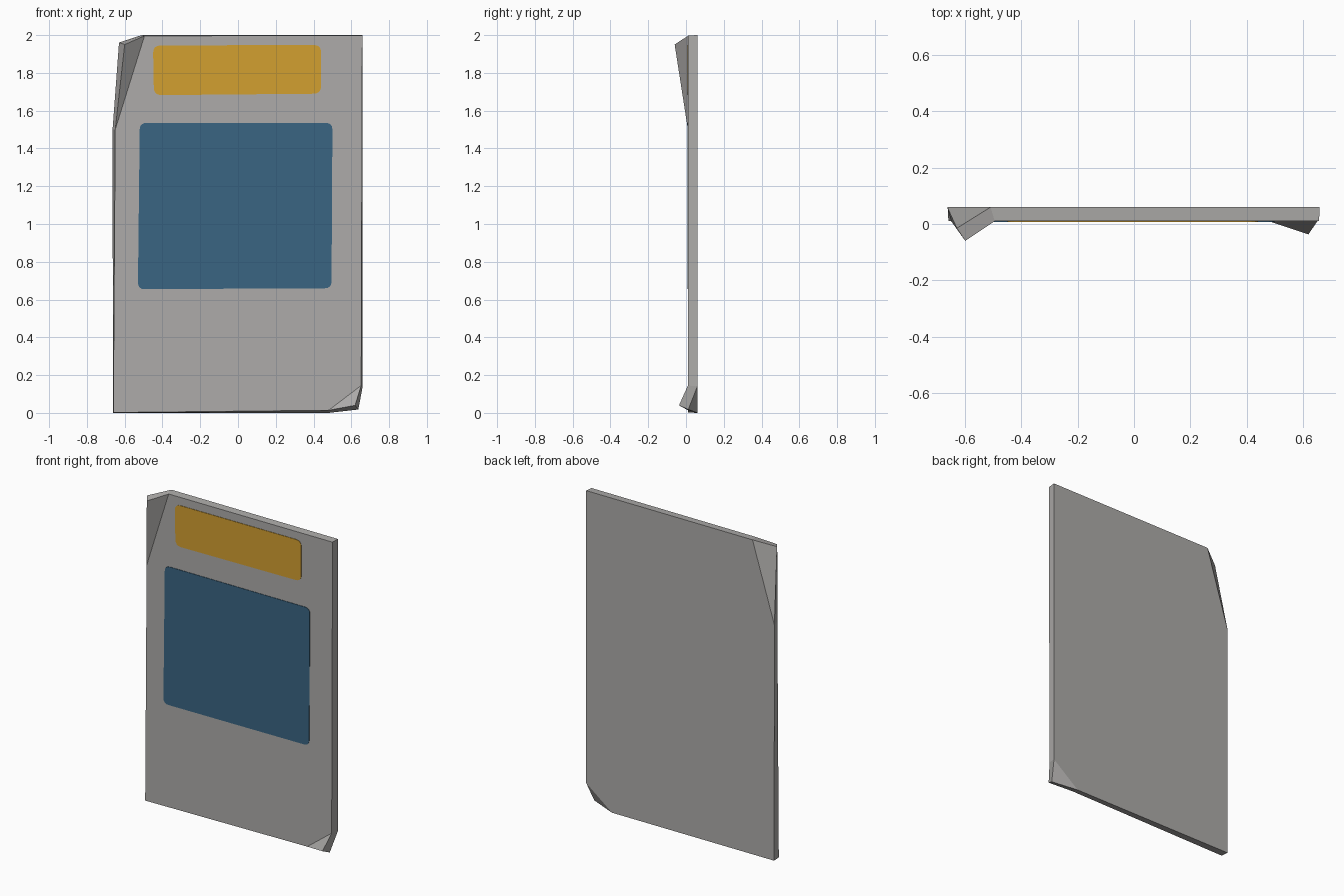
import bpy
import bmesh
from mathutils import Vector

if "Cube" in bpy.data.objects:
    bpy.data.objects.remove(bpy.data.objects["Cube"])

FRONT, BACK = 0.01, 0.06


def material(name, rgb):
    m = bpy.data.materials.new(name)
    m.diffuse_color = (*rgb, 1)
    m.use_nodes = True
    m.node_tree.nodes["Principled BSDF"].inputs["Base Color"].default_value = m.diffuse_color
    return m


grey = material("warm grey", (0.42, 0.41, 0.40))
amber = material("amber", (0.65, 0.35, 0.03))
blue = material("slate blue", (0.042, 0.13, 0.225))


def make_object(name, bm, mat):
    bmesh.ops.recalc_face_normals(bm, faces=bm.faces[:])
    mesh = bpy.data.meshes.new(name)
    bm.to_mesh(mesh)
    bm.free()
    mesh.materials.append(mat)
    obj = bpy.data.objects.new(name, mesh)
    bpy.context.collection.objects.link(obj)
    return obj


# Slab with two corners folded forward: matching front and back outlines
front = [(-0.66, FRONT, 0.002), (0.48, FRONT, 0.014), (0.62, -0.037, 0.04),
         (0.652, FRONT, 0.145), (0.658, FRONT, 1.998), (-0.495, FRONT, 1.996),
         (-0.60, -0.06, 1.95), (-0.65, FRONT, 1.50)]
back = [(-0.662, BACK, 0), (0.48, BACK, 0), (0.637, 0.012, 0.018),
        (0.66, BACK, 0.14), (0.66, BACK, 2), (-0.51, BACK, 2),
        (-0.63, -0.015, 1.96), (-0.664, BACK, 1.50)]
bm = bmesh.new()
rings = [[bm.verts.new(p) for p in ring] for ring in (front, back)]
for r in rings:
    bm.faces.new([r[i] for i in (0, 1, 3, 4, 5, 7)])   # flat panel
    bm.faces.new(r[1:4])                               # lower folded corner
    bm.faces.new(r[5:8])                               # upper folded corner
f, b = rings
for i in range(8):
    j = (i + 1) % 8
    bm.faces.new((f[i], f[j], b[j], b[i]))
make_object("folded_panel", bm, grey)


# Thin painted plates with rounded corners
def plate(name, corners, radius, mat, steps=4, thick=0.003):
    outline = []
    for i, c in enumerate(corners):
        c = Vector(c)
        a = c + (Vector(corners[i - 1]) - c).normalized() * radius
        e = c + (Vector(corners[(i + 1) % 4]) - c).normalized() * radius
        for k in range(steps + 1):
            t = k / steps
            outline.append(a * (1 - t) ** 2 + c * 2 * t * (1 - t) + e * t * t)
    bm = bmesh.new()
    face = bm.faces.new([bm.verts.new((p.x, FRONT - thick, p.y)) for p in outline])
    ext = bmesh.ops.extrude_face_region(bm, geom=[face], use_keep_orig=True)
    moved = [v for v in ext["geom"] if isinstance(v, bmesh.types.BMVert)]
    bmesh.ops.translate(bm, verts=moved, vec=(0, thick + 0.001, 0))
    return make_object(name, bm, mat)


plate("main_panel_patch",
      [(-0.53, 0.655), (0.495, 0.66), (0.50, 1.535), (-0.52, 1.535)], 0.035, blue)
plate("header_patch",
      [(-0.445, 1.682), (0.44, 1.69), (0.44, 1.948), (-0.45, 1.945)], 0.04, amber)
